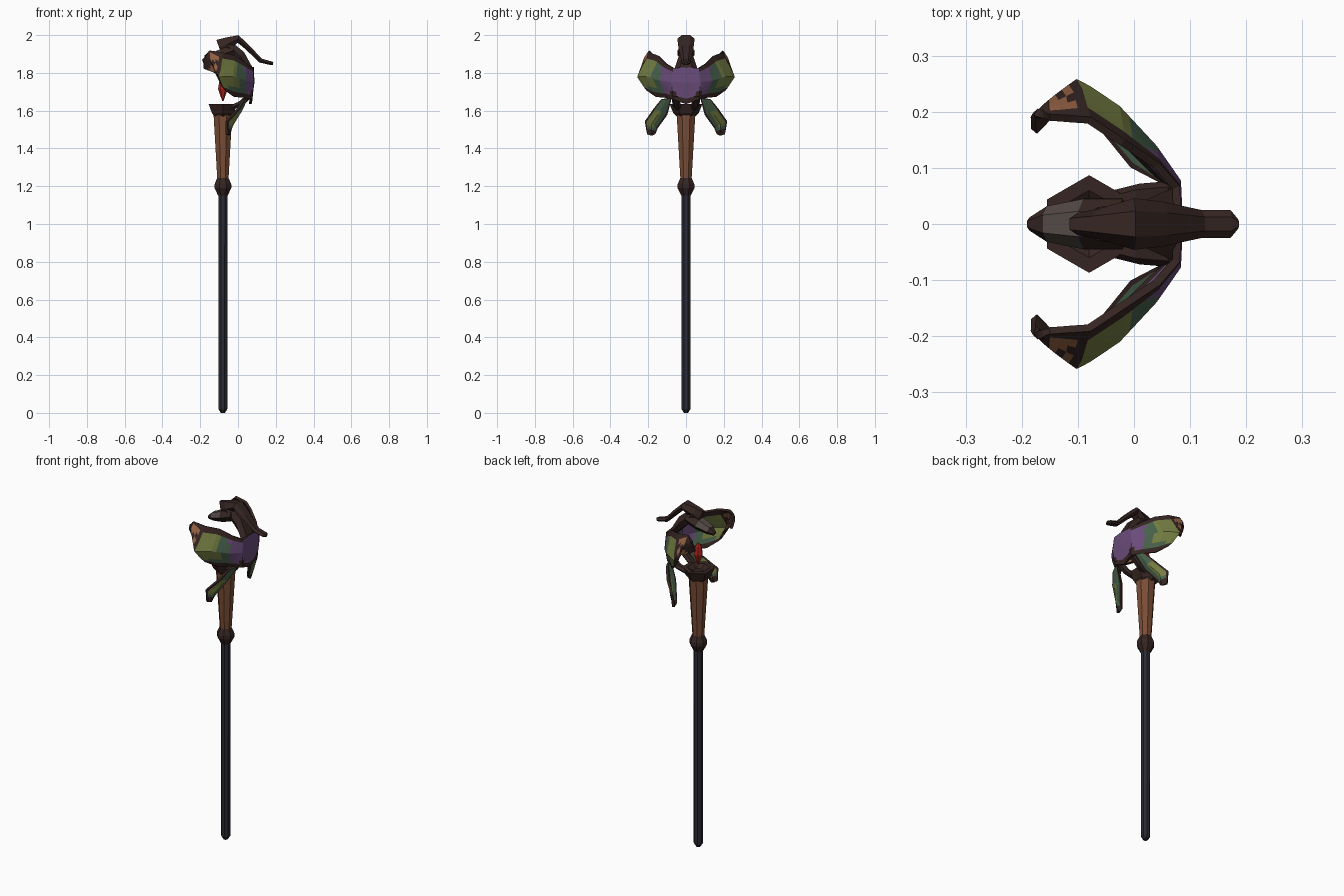
import bpy, bmesh, math
from mathutils import Vector

if "Cube" in bpy.data.objects:
    bpy.data.objects.remove(bpy.data.objects["Cube"])


def material(name, r, g, b):
    linear = [((c / 255 + 0.055) / 1.055) ** 2.4 for c in (r, g, b)] + [1]
    m = bpy.data.materials.new(name)
    m.use_nodes = True
    m.diffuse_color = linear
    m.node_tree.nodes["Principled BSDF"].inputs["Base Color"].default_value = linear
    m.node_tree.nodes["Principled BSDF"].inputs["Roughness"].default_value = 0.9
    return m


STEEL = material("blue black shaft", 42, 42, 51)
WOOD = material("warm wood", 122, 77, 54)
BARK = material("dark bark", 53, 37, 34)
OLIVE = material("olive green", 116, 125, 66)
TEAL = material("dull teal green", 72, 98, 76)
PURPLE = material("dusty purple", 106, 76, 122)
SPOT = material("tan spot", 150, 98, 68)
GREY = material("grey brown", 84, 74, 70)
RED = material("red gem", 176, 36, 30)

STAFF_X = -0.08


def finish(name, bm, mats, mirrored=False, thickness=0):
    mesh = bpy.data.meshes.new(name)
    bm.to_mesh(mesh)
    bm.free()
    for m in mats:
        mesh.materials.append(m)
    ob = bpy.data.objects.new(name, mesh)
    bpy.context.collection.objects.link(ob)
    if mirrored:
        mod = ob.modifiers.new("Mirror", 'MIRROR')
        mod.use_axis = (False, True, False)
    if thickness:
        mod = ob.modifiers.new("Solidify", 'SOLIDIFY')
        mod.thickness = thickness
        mod.offset = 0
        mod.material_offset_rim = len(mats)  # the rim takes the last material
    return ob


def skin(bm, rings):
    for a, b in zip(rings, rings[1:]):
        n = len(a)
        for i in range(n):
            bm.faces.new((a[i], a[(i + 1) % n], b[(i + 1) % n], b[i]))
    bm.faces.new(rings[0])
    bm.faces.new(rings[-1])
    bmesh.ops.recalc_face_normals(bm, faces=bm.faces)


def lathe(name, mat, sides, profile, turn=0.0):
    bm = bmesh.new()
    rings = []
    for r, z in profile:
        angles = [turn + math.tau * i / sides for i in range(sides)]
        rings.append([bm.verts.new((STAFF_X + r * math.cos(a), r * math.sin(a), z))
                      for a in angles])
    skin(bm, rings)
    return finish(name, bm, [mat])


def limb(name, mats, stations, rule=None, mirrored=False):
    """Six-sided tube through (x, y, z, half width, half height) stations."""
    bm = bmesh.new()
    pts = [Vector(s[:3]) for s in stations]
    side = Vector((0, 1, 0))
    rings = []
    for i, (p, s) in enumerate(zip(pts, stations)):
        along = pts[min(i + 1, len(pts) - 1)] - pts[max(i - 1, 0)]
        up = along.cross(side).normalized()
        w, h = s[3:]
        rings.append([bm.verts.new(p + side * (w * a) + up * (h * b)) for a, b in
                      ((1, 0), (.5, 1), (-.5, 1), (-1, 0), (-.5, -1), (.5, -1))])
    skin(bm, rings)
    if rule:
        for f in bm.faces:
            f.material_index = rule(f)
    return finish(name, bm, mats, mirrored)


def petal(name, mats, rows, rule, cuts=4):
    """Curved sheet across rows of points, coloured by rule(u, v, centre)."""
    bm = bmesh.new()
    nu, nv = (len(rows) - 1) * cuts, (len(rows[0]) - 1) * cuts

    def point(i, j):
        a, b = min(i // cuts, len(rows) - 2), min(j // cuts, len(rows[0]) - 2)
        s, t = i / cuts - a, j / cuts - b
        top = Vector(rows[a][b]).lerp(Vector(rows[a + 1][b]), s)
        low = Vector(rows[a][b + 1]).lerp(Vector(rows[a + 1][b + 1]), s)
        return top.lerp(low, t)

    grid = [[bm.verts.new(point(i, j)) for j in range(nv + 1)] for i in range(nu + 1)]
    for i in range(nu):
        for j in range(nv):
            f = bm.faces.new((grid[i][j], grid[i][j + 1], grid[i + 1][j + 1], grid[i + 1][j]))
            f.material_index = rule((i + .5) / cuts, (j + .5) / cuts, f.calc_center_median())
    return finish(name, bm, mats, mirrored=True, thickness=0.014)


# Staff: shaft, collar, wooden grip and six-sided cup
lathe("shaft", STEEL, 8, [(.012, 0), (.025, .02), (.026, 1.18)], math.pi / 8)
lathe("collar", BARK, 8, [(.027, 1.15), (.048, 1.19), (.048, 1.21), (.032, 1.245)], math.pi / 8)
lathe("grip", WOOD, 8, [(.032, 1.235), (.054, 1.59)], math.pi / 8)
lathe("cup", BARK, 6, [(.05, 1.57), (.066, 1.585), (.087, 1.635), (.06, 1.635), (.03, 1.615)],
      math.pi / 6)

# Hanging gem
lathe("gem", RED, 6, [(.003, 1.65), (.026, 1.715), (.018, 1.76), (.004, 1.78)])


# Back plate and forward-curling upper petals
def wing_rule(u, v, c):
    spots = (Vector((-.125, .21, 1.88)), Vector((-.12, .215, 1.81)))
    if any((c - s).length < .026 for s in spots):
        return 3
    drip = .05 < c.y < .085 and c.z < 1.71
    if v < .25 and u > 1 or v > 1.75 or u > 4.1 or drip:
        return 4
    if c.x > .03:
        return 2
    return 1 if c.x > -.005 or v > 1.5 and u < 3.5 else 0


petal("upper_petals", [OLIVE, TEAL, PURPLE, SPOT, BARK], [
    [(.077, 0, 1.83), (.08, 0, 1.75), (.065, 0, 1.635)],
    [(.075, .065, 1.825), (.077, .075, 1.75), (.07, .065, 1.66)],
    [(.04, .105, 1.85), (.035, .135, 1.76), (.03, .10, 1.67)],
    [(-.02, .145, 1.89), (-.03, .205, 1.78), (-.025, .155, 1.675)],
    [(-.08, .185, 1.905), (-.10, .252, 1.78), (-.07, .205, 1.71)],
    [(-.15, .19, 1.915), (-.15, .215, 1.88), (-.115, .23, 1.80)],
    [(-.175, .20, 1.89), (-.18, .185, 1.86), (-.178, .165, 1.825)],
], wing_rule)


# Drooping lower petals
def droop_rule(u, v, c):
    if v < .25 or v > 1.75 or u > 2.5:
        return 2
    return 0 if 1 < u < 2.25 and v > .75 else 1


petal("lower_petals", [OLIVE, TEAL, BARK], [
    [(.05, .075, 1.67), (.045, .10, 1.665), (.03, .13, 1.66)],
    [(0, .10, 1.58), (.015, .135, 1.60), (0, .17, 1.61)],
    [(-.04, .15, 1.51), (-.03, .18, 1.53), (-.06, .213, 1.545)],
    [(-.055, .165, 1.48), (-.05, .18, 1.47), (-.06, .203, 1.475)],
], droop_rule)

# Struts joining the cup to the back plate
limb("struts", [BARK], [(.07, .055, 1.685, .022, .014), (.01, .05, 1.635, .022, .014),
                        (-.05, .035, 1.61, .022, .014)], mirrored=True)

# Neck, snout and swept-back crest
limb("neck", [BARK], [(.07, 0, 1.81, .065, .015), (.01, 0, 1.89, .038, .03),
                      (-.065, 0, 1.95, .03, .03)])
limb("snout", [BARK, GREY], [(-.02, 0, 1.92, .045, .03), (-.09, 0, 1.895, .045, .03),
                             (-.155, 0, 1.875, .032, .022), (-.186, 0, 1.86, .012, .01)],
     rule=lambda f: int(f.normal.z > .4 and -.16 < f.calc_center_median().x < -.06))
limb("crest", [BARK], [(-.1, 0, 1.935, .02, .042), (-.06, 0, 1.95, .028, .038),
                       (0, 0, 1.98, .046, .02), (.05, 0, 1.935, .04, .014),
                       (.12, 0, 1.865, .025, .012), (.172, 0, 1.852, .025, .01),
                       (.186, 0, 1.85, .008, .007)])
